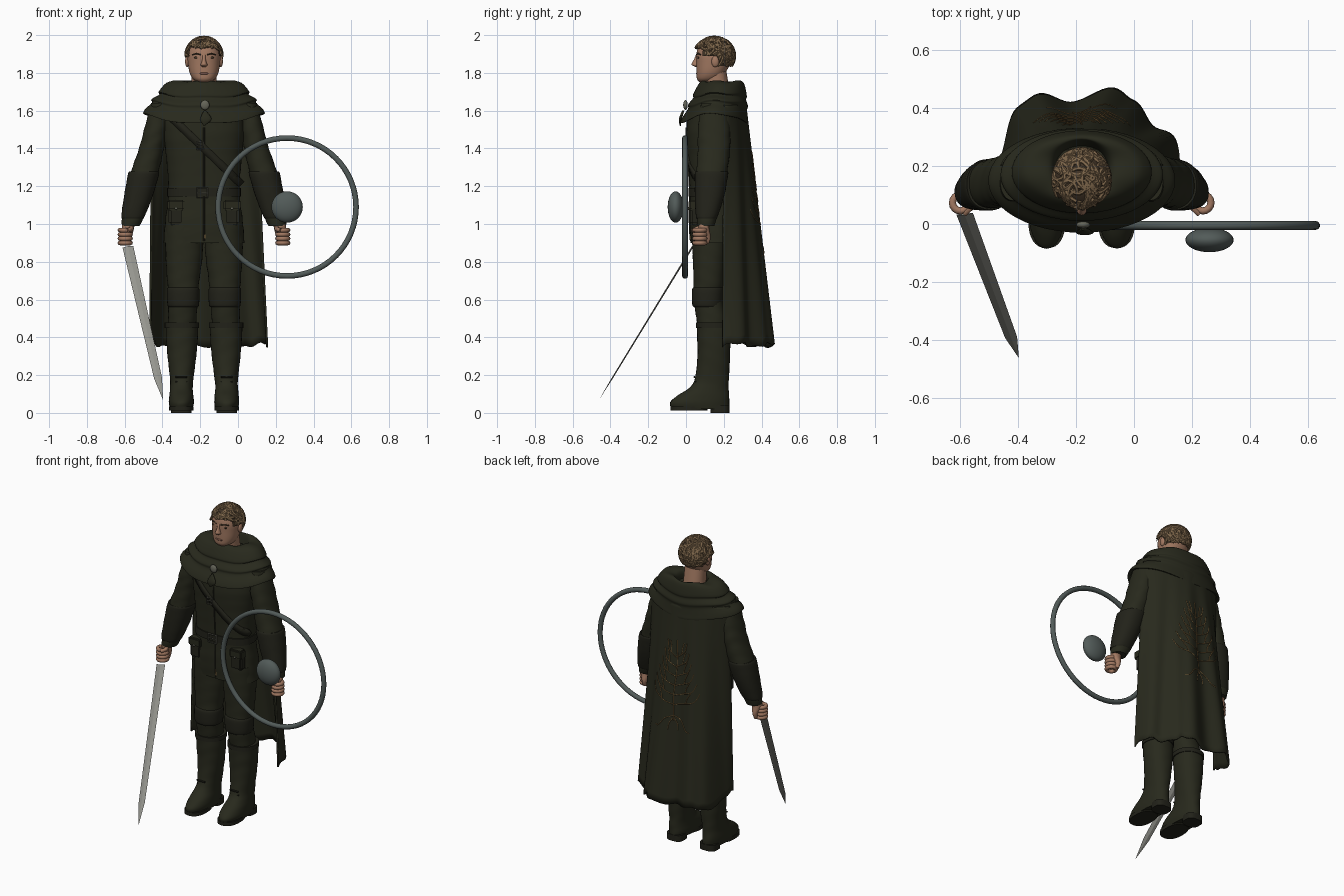
import bpy, bmesh, math, random
from math import sin, cos, pi
from mathutils import Vector, Matrix
from mathutils.bvhtree import BVHTree

if "Cube" in bpy.data.objects:
    bpy.data.objects.remove(bpy.data.objects["Cube"])
random.seed(4)
CX = -0.18  # body centre line
made = []


def material(name, *rgb):
    m = bpy.data.materials.new(name)
    m.use_nodes = True
    m.diffuse_color = (*rgb, 1)
    m.node_tree.nodes["Principled BSDF"].inputs["Base Color"].default_value = (*rgb, 1)
    return m


CLOTH = material("dark olive cloth", .021, .022, .012)
LEATHER = material("dark leather", .016, .016, .010)
SKIN = material("skin", .36, .19, .12)
LIP = material("lip", .22, .10, .07)
HAIR = material("brown hair", .21, .135, .07)
HAIR_DARK = material("dark hair", .05, .032, .018)
STEEL = material("shield steel", .085, .105, .10)
BLADE = material("blade steel", .30, .30, .27)
THREAD = material("gold thread", .17, .10, .035)
BUCKLE = material("buckle metal", .13, .13, .10)


def finish(name, bm, mat):
    me = bpy.data.meshes.new(name)
    bmesh.ops.recalc_face_normals(bm, faces=bm.faces)
    bm.to_mesh(me)
    bm.free()
    return add(name, me, mat)


def add(name, data, mat):
    ob = bpy.data.objects.new(name, data)
    data.materials.clear()
    data.materials.append(mat)
    bpy.context.collection.objects.link(ob)
    made.append(ob)
    return ob


def spline(rows, steps):
    """Catmull-Rom through rows of numbers."""
    out = []
    for i in range(len(rows) - 1):
        a, b, c, d = (rows[min(max(i + k, 0), len(rows) - 1)] for k in (-1, 0, 1, 2))
        for s in range(steps):
            t = s / steps
            out.append(tuple(q + .5 * t * (r - p + t * (2*p - 5*q + 4*r - w + t * (3*(q - r) + w - p)))
                             for p, q, r, w in zip(a, b, c, d)))
    return out + [tuple(rows[-1])]


def grid(rows, closed):
    bm = bmesh.new()
    vs = [[bm.verts.new(p) for p in row] for row in rows]
    n = len(vs[0])
    for a, b in zip(vs, vs[1:]):
        for j in range(n if closed else n - 1):
            bm.faces.new((a[j], a[(j + 1) % n], b[(j + 1) % n], b[j]))
    return bm, vs


def loft(name, rings, mat, n=32, power=2.2, steps=4, ripple=0, warp=None, cap=True):
    """Skin over horizontal rings (centre x, centre y, z, radius x, radius y)."""
    rows = []
    for cx, cy, z, rx, ry in spline(rings, steps):
        row = []
        for j in range(n):
            t = 2 * pi * j / n
            k = 1 + ripple * sin(75 * z + 2 * sin(t * 2) + cx * 9)
            c, s = cos(t), sin(t)
            p = Vector((cx + k * rx * math.copysign(abs(c) ** (2 / power), c),
                        cy + k * ry * math.copysign(abs(s) ** (2 / power), s), z))
            row.append(warp(p, t) if warp else p)
        rows.append(row)
    bm, vs = grid(rows, True)
    if cap:
        bm.faces.new(vs[0])
        bm.faces.new(vs[-1])
    return finish(name, bm, mat)


def ball(name, c, r, mat, n=20):
    bm = bmesh.new()
    bmesh.ops.create_uvsphere(bm, u_segments=n, v_segments=n // 2, radius=1,
                              matrix=Matrix.Translation(c) @ Matrix.Diagonal((*r, 1)))
    return finish(name, bm, mat)


def box(name, c, size, mat, bevel=.008):
    bm = bmesh.new()
    bmesh.ops.create_cube(bm, size=1, matrix=Matrix.Translation(c) @ Matrix.Diagonal((*size, 1)))
    bmesh.ops.bevel(bm, geom=bm.edges[:], offset=bevel, segments=2, affect='EDGES')
    return finish(name, bm, mat)


def tube(name, paths, r, mat, cyclic=False, res=1):
    cu = bpy.data.curves.new(name, 'CURVE')
    cu.dimensions, cu.bevel_depth, cu.bevel_resolution = '3D', r, res
    cu.use_fill_caps = True
    for path in paths:
        sp = cu.splines.new('POLY')
        sp.points.add(len(path) - 1)
        for q, p in zip(sp.points, path):
            q.co = (*p, 1)
        sp.use_cyclic_u = cyclic
    tmp = bpy.data.objects.new(name + " path", cu)
    bpy.context.collection.objects.link(tmp)
    dg = bpy.context.evaluated_depsgraph_get()
    me = bpy.data.meshes.new_from_object(tmp.evaluated_get(dg))
    bpy.data.objects.remove(tmp)
    return add(name, me, mat)


def circle(c, r, n):
    return [Vector(c) + Vector((r * cos(2*pi*i/n), r * sin(2*pi*i/n), 0)) for i in range(n)]


def surface(ob):
    me = ob.data
    return BVHTree.FromPolygons([v.co for v in me.vertices], [p.vertices[:] for p in me.polygons])


def project(tree, x, z, side):
    hit = tree.ray_cast(Vector((x, side, z)), Vector((0, -side, 0)))[0]
    return hit if hit else Vector((x, .1, z))


# Coat, belt and collar
coat = loft("coat", [(CX, .145, .90, .215, .12), (CX, .14, 1.02, .205, .122), (CX, .135, 1.17, .188, .115),
                     (CX, .14, 1.35, .20, .13), (CX, .14, 1.5, .215, .138), (CX, .15, 1.62, .20, .13),
                     (CX, .17, 1.70, .12, .09)], CLOTH, n=48, power=2.5, steps=6, ripple=.006)
loft("belt", [(CX, .135, z, .196, .122) for z in (1.145, 1.19)], LEATHER, power=2.5, steps=1)
front = surface(coat)


def droop(p, t):
    p.z -= .32 * max(0, 1.755 - p.z) * sin(t) ** 2 + .004 * sin(5 * t)
    return p


loft("mantle", [(CX, .18, 1.68, .09, .085), (CX, .195, 1.74, .10, .09), (CX, .195, 1.757, .14, .10),
                (CX, .19, 1.745, .20, .12), (CX, .18, 1.70, .24, .142), (CX, .178, 1.685, .236, .14),
                (CX, .17, 1.66, .278, .158), (CX, .167, 1.642, .275, .156), (CX, .155, 1.61, .31, .172),
                (CX, .15, 1.585, .322, .18), (CX, .15, 1.59, .30, .16)],
     CLOTH, n=48, power=2, warp=droop, cap=False)
ball("brooch", (CX + .005, -.003, 1.63), (.024, .012, .026), BUCKLE)
loft("brooch_leaf", [(CX, -.03, 1.52, .003, .003), (CX + .01, -.03, 1.555, .03, .008),
                     (CX + .005, -.015, 1.60, .006, .006)], CLOTH, n=12)

# Chest strap, coat seam and buckles
rows = []
for i in range(25):
    t = i / 24
    pts = [project(front, -.35 + .37 * t + w, 1.56 - .35 * t + w, -1) for w in (-.014, .014)]
    rows.append([p + Vector((0, -.006, 0)) for p in pts])
strap = finish("chest_strap", grid(rows, False)[0], LEATHER)
strap.modifiers.new("thickness", 'SOLIDIFY').thickness = .01
seam = [project(front, CX, .91 + .03 * i, -1) for i in range(21)]
tube("coat_seam", [seam], .005, LEATHER)
box("coat_slit", (CX + .002, .024, .985), (.012, .008, .13), THREAD, .002)
for name, x, z, w, h in (("strap_buckle", -.20, 1.415, .018, .02), ("belt_buckle", -.19, 1.165, .028, .026)):
    y = project(front, x, z, -1).y - .014
    frame = [(x + a * w, y, z + b * h) for a, b in ((-1, -1), (1, -1), (1, 1), (-1, 1))]
    tube(name, [frame], .004, BUCKLE, cyclic=True)
    tube(name + "_pin", [[(x - w, y, z), (x + w, y, z)]], .003, BUCKLE)

for s, side in ((-1, "right"), (1, "left")):
    def at(rows):
        return [(CX + s * r[0], *r[1:]) for r in rows]

    # Pouch
    px = CX + s * .148
    py = project(front, px, 1.07, -1).y
    box(side + "_pouch", (px, py, 1.06), (.08, .05, .13), LEATHER, .012)
    box(side + "_pouch_flap", (px, py - .006, 1.10), (.088, .054, .055), CLOTH)
    ball(side + "_pouch_stud", (px, py - .033, 1.082), (.007, .005, .007), BUCKLE, 10)

    # Trousers, knee pad and boot
    loft(side + "_leg", at([(.105, .13, 1.0, .10, .10), (.105, .125, .85, .099, .09), (.11, .12, .7, .085, .08),
                            (.11, .115, .62, .078, .075), (.115, .135, .5, .075, .08),
                            (.117, .145, .42, .07, .075)]), CLOTH, ripple=.012, steps=6)
    loft(side + "_knee_pad", at([(.11, .115, .56, .076, .074), (.11, .113, .575, .084, .08),
                                 (.11, .115, .65, .086, .083), (.11, .117, .665, .078, .076)]), LEATHER)
    loft(side + "_boot", at([(.12, .075, .02, .060, .152), (.12, .073, .055, .066, .156), (.12, .09, .09, .064, .138),
                             (.12, .12, .13, .060, .105), (.118, .137, .18, .062, .09), (.117, .147, .30, .076, .086),
                             (.117, .147, .40, .084, .088), (.117, .145, .47, .086, .088)]),
         CLOTH, ripple=.008, steps=6)
    loft(side + "_boot_cuff", at([(.117, .145, z, .091, .093) for z in (.45, .478)]), LEATHER, steps=1)
    loft(side + "_sole", at([(.12, .015, z, .064, .098) for z in (.012, .035)]), LEATHER, steps=1, power=2.4)
    loft(side + "_heel", at([(.12, .18, z, .055, .05) for z in (0, .04)]), LEATHER, steps=1, power=3)
    tube(side + "_laces", [[(CX + s * .12 + a, .105 - .36 * (z - .02), z) for a in (-.03, 0, .03)]
                           for z in (.14, .165, .19)], .005, LEATHER)

    # Sleeve and forearm guard
    loft(side + "_sleeve", at([(.23, .15, 1.64, .05, .07), (.255, .148, 1.5, .062, .085), (.278, .147, 1.4, .066, .085),
                               (.318, .135, 1.26, .074, .082), (.345, .125, 1.15, .070, .072),
                               (.378, .11, 1.03, .056, .052), (.388, .105, .99, .046, .044)]),
         CLOTH, ripple=.02, steps=6)
    loft(side + "_forearm_guard", at([(.318, .135, 1.275, .074, .082), (.32, .135, 1.265, .082, .088),
                                      (.347, .125, 1.15, .076, .078), (.376, .11, 1.04, .062, .058),
                                      (.378, .11, 1.03, .054, .05)]), LEATHER, ripple=.01)

    # Fist with curled fingers
    hx = CX + s * .417
    loft(side + "_wrist", [(CX + s * .395, .10, 1.02, .03, .03), (CX + s * .402, .095, .98, .032, .028),
                           (CX + s * .40, .105, .93, .018, .026), (CX + s * .402, .10, .895, .012, .02)], SKIN, n=16)
    for k in range(4):
        tube(f"{side}_finger_{k + 1}", [circle((hx, .073, .9 + .0225 * k), .028, 16)], .0125, SKIN, True, 2)
    tube(side + "_thumb", [[(hx - s * .03, .085, .985), (hx - s * .034, .055, .975), (hx - s * .012, .036, .965)]],
         .0115, SKIN, res=2)

# Cape hanging from the shoulders
hem = spline([(-.465, .18), (-.45, .25), (-.41, .38), (-.34, .44), (-.22, .422), (-.07, .46),
              (0, .42), (.06, .345), (.14, .285), (.155, .19)], 7)
rows = []
for i in range(31):
    v, row = i / 30, []
    for j, (x, y) in enumerate(hem):
        u = j / (len(hem) - 1)
        low = .36 + .06 * max(0, 1 - 5 * u) + .010 * sin(23 * u) + .006 * sin(61 * u)
        top = Vector((-.455 + .55 * u, .2 + .115 * sin(pi * u) ** .6, 1.63))
        p = top.lerp(Vector((x, y, low)), v)
        p.y += .007 * v * sin(u * 38)
        row.append(p)
    rows.append(row)
cape = finish("cape", grid(rows, False)[0], CLOTH)
back = surface(cape)
solid = cape.modifiers.new("thickness", 'SOLIDIFY')
solid.thickness, solid.offset = .01, 0

# Embroidered tree on the cape
lines = [[(0, .88), (.006, 1.05), (-.005, 1.2), (0, 1.39)]]
for s in (-1, 1):
    for k in range(6):
        z, w = .98 + .06 * k, .165 - .02 * k
        lines.append([(0, z), (s * w * .5, z + .025), (s * w * .85, z + .05), (s * w, z + .10)])
        lines.append([(s * w * .5, z + .025), (s * w * .55, z + .06), (s * w * .7, z + .10)])
    lines.append([(0, .91), (s * .05, .89), (s * .09, .84), (s * .12, .83)])
    lines.append([(0, .90), (s * .025, .86), (s * .03, .82)])
tube("cape_tree", [[project(back, CX + x, z, 1) + Vector((0, .005, 0)) for x, z in spline(l, 7)] for l in lines],
     .0028, THREAD)

# Head and face
loft("neck", [(CX, .17, 1.68, .068, .065), (CX, .16, 1.76, .066, .062), (CX, .15, 1.82, .066, .062)], SKIN)
loft("head", [(CX, .11, 1.753, .035, .04), (CX, .12, 1.768, .058, .062), (CX, .132, 1.80, .076, .076),
              (CX, .145, 1.85, .085, .09), (CX, .15, 1.90, .087, .095), (CX, .15, 1.945, .07, .08),
              (CX, .15, 1.98, .03, .035)], SKIN)
loft("nose", [(CX, .06, 1.832, .010, .012), (CX, .055, 1.842, .018, .024), (CX, .056, 1.853, .014, .024),
              (CX, .06, 1.875, .009, .016), (CX, .064, 1.90, .009, .010)], SKIN, n=16)
ball("mouth", (CX, .061, 1.797), (.026, .008, .007), LIP)
for s, side in ((-1, "right"), (1, "left")):
    ball(side + "_ear", (CX + s * .088, .155, 1.86), (.012, .02, .03), SKIN)
    ball(side + "_eye", (CX + s * .036, .068, 1.881), (.017, .008, .007), HAIR_DARK)
    tube(side + "_eyebrow", [[(CX + s * .016, .057, 1.897), (CX + s * .04, .064, 1.903), (CX + s * .06, .08, 1.896)]],
         .005, HAIR_DARK)

# Hair cap and curled locks
C, R = Vector((CX, .15, 1.89)), Vector((.097, .108, .10))


def hairy(p):
    return p.z > (1.93 if p.y < .09 else 1.885 if p.y < .16 else 1.835)


bm = bmesh.new()
bmesh.ops.create_uvsphere(bm, u_segments=40, v_segments=28, radius=1,
                          matrix=Matrix.Translation(C) @ Matrix.Diagonal((*R, 1)))
bald = [f for f in bm.faces if not hairy(f.calc_center_median())]
bmesh.ops.delete(bm, geom=bald, context='FACES')
finish("hair_cap", bm, HAIR_DARK)
locks = []
while len(locks) < 150:
    d = Vector([random.gauss(0, 1) for _ in range(3)]).normalized()
    step = d.orthogonal()
    step.rotate(Matrix.Rotation(random.uniform(0, 2 * pi), 3, d))
    turn, path = random.uniform(-.3, .3), []
    for _ in range(10):
        p = C + d * R
        if not hairy(p):
            break
        path.append(p)
        step.rotate(Matrix.Rotation(turn, 3, d))
        d = (d + .085 * step).normalized()
        step = (step - d * step.dot(d)).normalized()
    if len(path) > 3:
        locks.append(path)
tube("hair_locks", locks, .0078, HAIR, res=1)

# Round shield rim and boss
rim = [(.26 + .365 * cos(2*pi*i/64), -.005, 1.09 + .365 * sin(2*pi*i/64)) for i in range(64)]
tube("shield_rim", [rim], .0155, STEEL, cyclic=True, res=3)
ball("shield_boss", (.26, -.055, 1.09), (.083, .042, .083), STEEL, 32)

# Sword blade with diamond section
base, tip = Vector((-.583, .035, .88)), Vector((-.397, -.46, .07))
d = (tip - base).normalized()
w = (Vector((1, 0, 0)) - d * d.x).normalized()
n = d.cross(w)
rows = [[base.lerp(tip, t) + w * a * h + n * b * h * .16 for a, b in ((1, 0), (0, 1), (-1, 0), (0, -1))]
        for t, h in ((0, .029), (.86, .021), (1, .0005))]
bm, vs = grid(rows, True)
bm.faces.new(vs[0])
bm.faces.new(vs[-1])
blade = finish("sword_blade", bm, BLADE)

# Smooth shading, keeping hard edges
bpy.ops.object.select_all(action='DESELECT')
for ob in made:
    ob.select_set(ob is not blade)
bpy.context.view_layer.objects.active = coat
bpy.ops.object.shade_smooth_by_angle(angle=math.radians(50))
